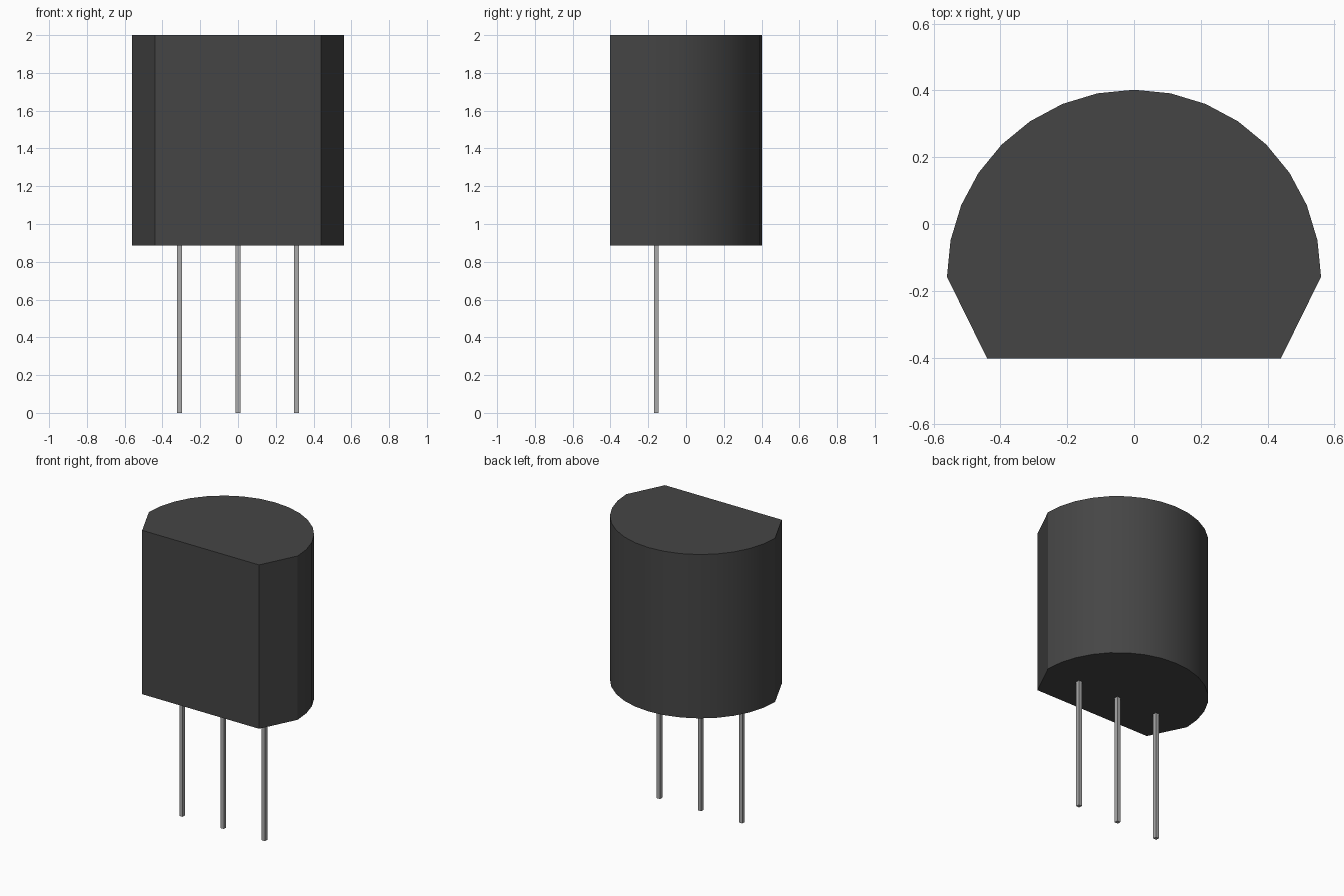
import bpy, bmesh, math

if "Cube" in bpy.data.objects:
    bpy.data.objects.remove(bpy.data.objects["Cube"])


def material(name, rgb, metallic=0.0):
    mat = bpy.data.materials.new(name)
    mat.use_nodes = True
    mat.diffuse_color = (*rgb, 1)
    mat.node_tree.nodes["Principled BSDF"].inputs["Base Color"].default_value = (*rgb, 1)
    return mat


def prism(name, outline, z0, z1, mat):
    """Extrude a counter-clockwise outline from z0 up to z1."""
    bm = bmesh.new()
    base = bm.faces.new([bm.verts.new((x, y, z0)) for x, y in outline])
    top = bmesh.ops.extrude_face_region(bm, geom=[base], use_keep_orig=True)
    verts = [g for g in top["geom"] if isinstance(g, bmesh.types.BMVert)]
    bmesh.ops.translate(bm, verts=verts, vec=(0, 0, z1 - z0))
    bmesh.ops.recalc_face_normals(bm, faces=bm.faces)
    mesh = bpy.data.meshes.new(name)
    bm.to_mesh(mesh)
    bm.free()
    obj = bpy.data.objects.new(name, mesh)
    bpy.context.collection.objects.link(obj)
    mesh.materials.append(mat)
    return obj


black = material("black plastic", (0.06, 0.06, 0.06))
grey = material("grey metal", (0.40, 0.40, 0.40))

RADIUS, CENTRE_Y, BODY_Z = 0.56, -0.158, 0.885

# Body: half-round back, tapering sides and a flat front
arc = [(RADIUS * math.cos(math.pi * i / 16), CENTRE_Y + RADIUS * math.sin(math.pi * i / 16))
       for i in range(17)]
body = prism("body", arc + [(-0.44, -0.402), (0.44, -0.402)], BODY_Z, 2.0, black)
bpy.ops.object.select_all(action='DESELECT')
body.select_set(True)
bpy.context.view_layer.objects.active = body
bpy.ops.object.shade_smooth_by_angle(angle=math.radians(25))

# Three square pins
H = 0.0125
for name, x in (("right_pin", -0.31), ("middle_pin", 0.0), ("left_pin", 0.31)):
    square = [(x + sx * H, CENTRE_Y + sy * H) for sx, sy in ((-1, -1), (1, -1), (1, 1), (-1, 1))]
    prism(name, square, 0.0, BODY_Z, grey)
